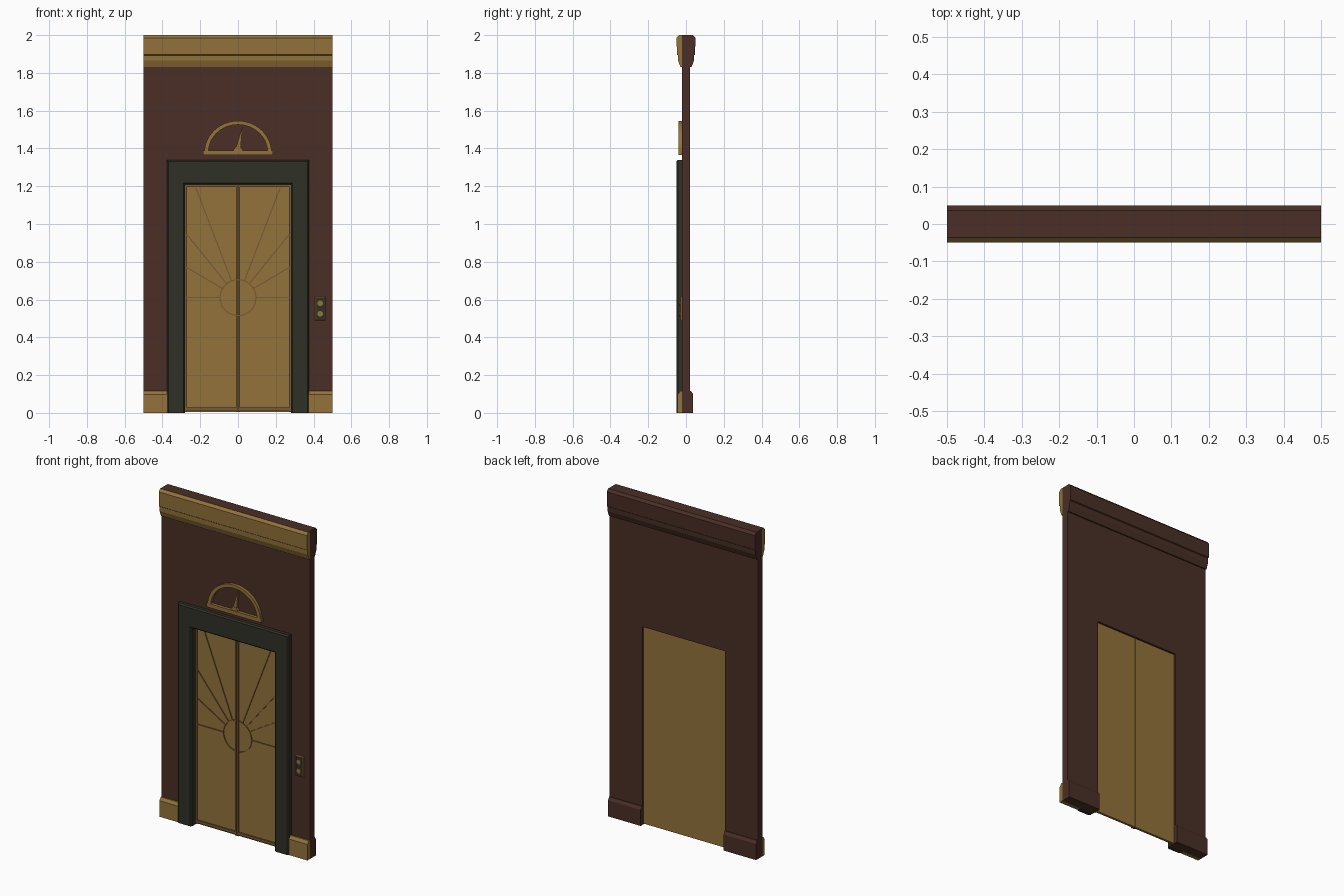
import bpy, bmesh
from math import sin, cos, pi, radians
from mathutils import Vector

cube = bpy.data.objects.get("Cube")
if cube:
    bpy.data.objects.remove(cube)


def material(name, rgb):
    m = bpy.data.materials.new(name)
    m.use_nodes = True
    color = (*rgb, 1)
    m.diffuse_color = color
    m.node_tree.nodes["Principled BSDF"].inputs["Base Color"].default_value = color
    return m


GOLD = material("antique gold", (0.29, 0.17, 0.042))
BRONZE = material("bronze trim", (0.19, 0.10, 0.036))
BROWN = material("dark brown", (0.068, 0.028, 0.019))
GREEN = material("dark green", (0.028, 0.031, 0.020))


def prism(name, pts, axis, a, b, mat, bevel=0):
    """Extrude an outline: (x, z) points along y, or (y, z) points along x."""
    bm = bmesh.new()
    place = (lambda p, t: (p[0], t, p[1])) if axis == "y" else (lambda p, t: (t, p[0], p[1]))
    lo = [bm.verts.new(place(p, a)) for p in pts]
    hi = [bm.verts.new(place(p, b)) for p in pts]
    bm.faces.new(lo)
    bm.faces.new(hi)
    for i in range(len(pts)):
        j = (i + 1) % len(pts)
        bm.faces.new((lo[i], lo[j], hi[j], hi[i]))
    bmesh.ops.recalc_face_normals(bm, faces=bm.faces)
    if bevel:
        # Chamfer only the rim of the front face
        rim = [e for e in bm.edges if all(abs(v.co.y - a) < 1e-5 for v in e.verts)
               and min(v.co.z for v in e.verts) + max(v.co.z for v in e.verts) > 0.001]
        bmesh.ops.bevel(bm, geom=rim, offset=bevel, segments=1, affect="EDGES")
    mesh = bpy.data.meshes.new(name)
    bm.to_mesh(mesh)
    bm.free()
    mesh.materials.append(mat)
    obj = bpy.data.objects.new(name, mesh)
    bpy.context.collection.objects.link(obj)
    return obj


def rect(x0, x1, z0, z1):
    return [(x0, z0), (x1, z0), (x1, z1), (x0, z1)]


def portal(outer, top, inner, head):
    return [(-outer, 0), (-inner, 0), (-inner, head), (inner, head),
            (inner, 0), (outer, 0), (outer, top), (-outer, top)]


def arc(cx, cz, r, start, end, n):
    return [(cx + r * cos(start + (end - start) * i / n),
             cz + r * sin(start + (end - start) * i / n)) for i in range(n + 1)]


def disc(cx, cz, r, n=16):
    return arc(cx, cz, r, 0, 2 * pi, n)[:-1]


def strip(name, p, q, w, y0, y1, mat):
    p, q = Vector(p), Vector(q)
    d = (q - p).normalized() * w / 2
    n = Vector((-d.y, d.x))
    return prism(name, [p + n, q + n, q - n, p - n], "y", y0, y1, mat)


FACE = 0.022           # half thickness of the wall
OPEN, HEAD = 0.28, 1.21

# Wall with door opening, and the raised door surround
prism("wall", portal(0.5, 1.99, OPEN, HEAD), "y", -FACE, FACE, BROWN)
prism("door_surround", portal(0.375, 1.34, OPEN, HEAD), "y", -0.05, -FACE, GREEN, 0.008)

# Crown moulding: gilded front, plain brown back and top
crown = [(0, 1.83), (0.029, 1.83), (0.042, 1.865), (0.043, 1.893), (0.048, 1.897),
         (0.05, 1.985), (0.036, 2.0), (0, 2.0)]
for side, label, mat in ((-1, "front", GOLD), (1, "back", BROWN)):
    pts = [(side * max(d, FACE - 0.002), z) for d, z in crown]
    obj = prism("crown_" + label, pts, "x", -0.5, 0.5, mat)
    obj.data.materials.append(BROWN)
    for f in obj.data.polygons:
        f.material_index = 1 if f.normal.z > 0.95 else 0
prism("crown_core", [(-0.02, 1.99), (0.02, 1.99), (0.02, 2.0), (-0.02, 2.0)],
      "x", -0.5, 0.5, BROWN)

# Skirting boards on both faces
skirt = [(0.02, 0), (0.04, 0), (0.04, 0.098), (0.028, 0.115), (0.02, 0.115)]
for s, label in ((1, "left"), (-1, "right")):
    prism("skirting_front_" + label, [(-d * 1.1, z) for d, z in skirt], "x",
          s * 0.374, s * 0.5, GOLD)
    prism("skirting_back_" + label, [(d * 0.95, z) for d, z in skirt], "x",
          s * OPEN, s * 0.5, BROWN)

# Sliding doors with trim and a sunburst, mirrored left and right
DOOR, TRIM, LINE = -0.004, -0.012, -0.008
SUN, R = 0.61, 0.095
EDGE_X, EDGE_Z = 0.27, 1.19
for s, label in ((1, "left"), (-1, "right")):
    prism("door_" + label, rect(s * 0.001, s * OPEN, 0.004, HEAD), "y", DOOR, 0.01, GOLD)
    for part, box in (("inner", (0.002, 0.011, 0.004, HEAD)),
                      ("outer", (EDGE_X, OPEN, 0.004, HEAD)),
                      ("top", (0.011, EDGE_X, EDGE_Z + 0.005, HEAD)),
                      ("bottom", (0.011, EDGE_X, 0.012, 0.028))):
        x0, x1, z0, z1 = box
        prism(f"door_trim_{part}_{label}", rect(s * x0, s * x1, z0, z1),
              "y", TRIM, DOOR, BRONZE)
    half = arc(0, SUN, R + 0.003, -pi / 2, pi / 2, 16) + arc(0, SUN, R - 0.003, pi / 2, -pi / 2, 16)
    prism("sun_ring_" + label, [(s * x, z) for x, z in half], "y", LINE, DOOR, BRONZE)
    for k, deg in enumerate((0, 30.5, 51, 69)):
        a = radians(deg)
        reach = min(EDGE_X / cos(a), (EDGE_Z - SUN) / max(sin(a), 0.01))
        strip(f"sun_ray_{k}_{label}", (s * R * cos(a), SUN + R * sin(a)),
              (s * reach * cos(a), SUN + reach * sin(a)), 0.006, LINE, DOOR, BRONZE)

# Floor indicator: half ring, base bar, hub and pointer
DIAL = 1.378
ring = arc(0, DIAL, 0.168, 0, pi, 24) + arc(0, DIAL, 0.148, pi, 0, 24)
ring = [(x * 1.06, z) for x, z in ring]
prism("dial_arch", ring, "y", -0.04, -FACE, GOLD)
prism("dial_base", rect(-0.184, 0.184, 1.364, 1.388), "y", -0.04, -FACE, GOLD)
prism("dial_hub", arc(0, 1.386, 0.024, 0, pi, 10), "y", -0.036, -FACE, GOLD)
prism("dial_pointer", [(-0.012, 1.4), (0.014, 1.4), (0.024, 1.52)], "y", -0.034, -FACE, GOLD)

# Call button panel
CX = 0.435
prism("call_plate", rect(CX - 0.027, CX + 0.027, 0.49, 0.615), "y", -0.031, -FACE, GOLD, 0.004)
prism("call_inset", rect(CX - 0.019, CX + 0.019, 0.498, 0.607), "y", -0.033, -0.03, GREEN)
for z, label in ((0.58, "up"), (0.525, "down")):
    prism("call_button_" + label, disc(CX, z, 0.015), "y", -0.037, -0.03, GOLD)
